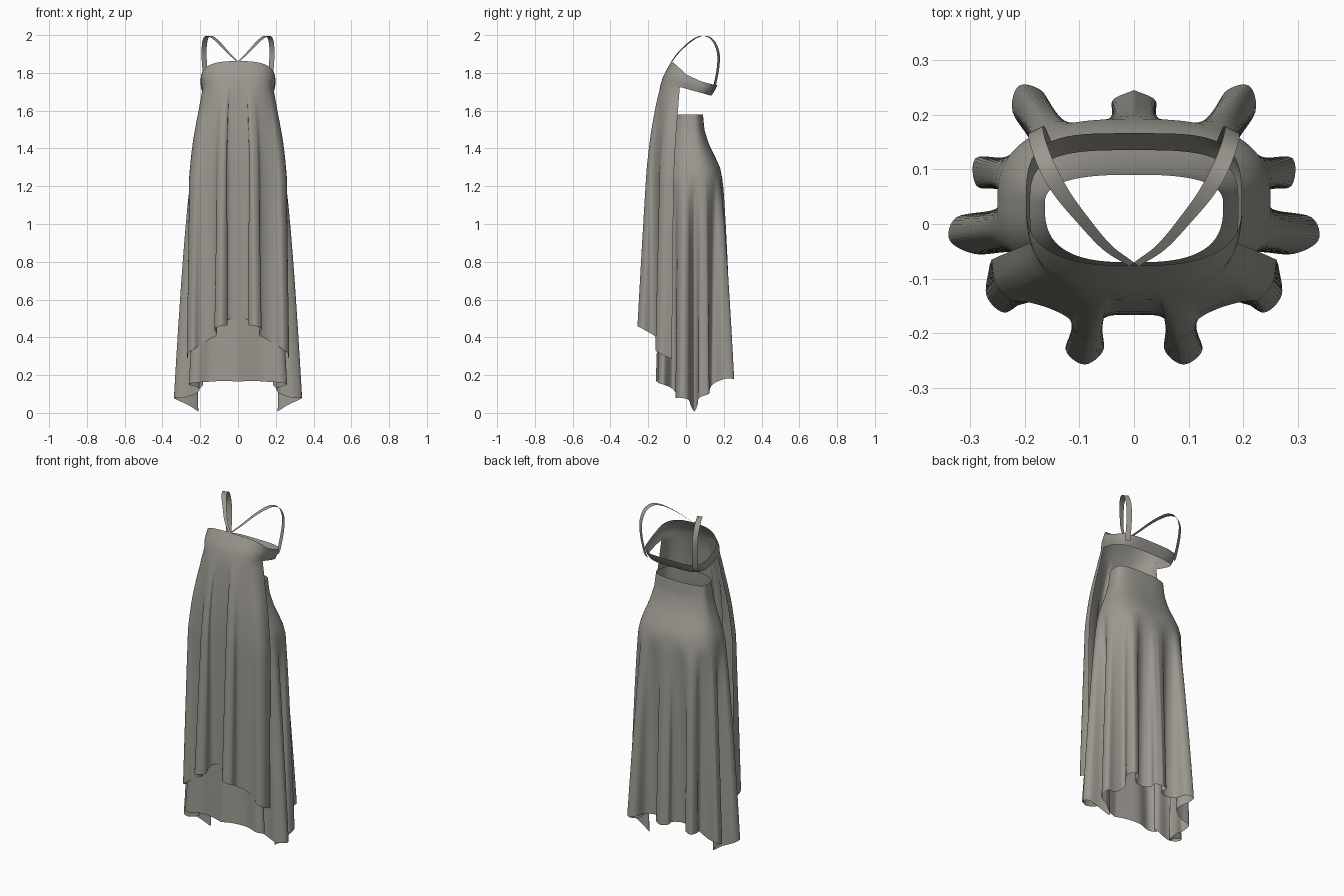
import bpy, math
from mathutils import Vector

if "Cube" in bpy.data.objects:
    bpy.data.objects.remove(bpy.data.objects["Cube"])

cloth = bpy.data.materials.new("warm grey cloth")
cloth.diffuse_color = (0.33, 0.315, 0.28, 1)
cloth.use_nodes = True
cloth.node_tree.nodes["Principled BSDF"].inputs["Base Color"].default_value = cloth.diffuse_color
C = 0.035                                    # y of the body axis


def lookup(table, v):
    """Piecewise linear lookup in rows (key, values...), keys ascending."""
    v = min(max(v, table[0][0]), table[-1][0])
    for p, q in zip(table, table[1:]):
        if v <= q[0]:
            f = (v - p[0]) / (q[0] - p[0])
            return [a + (b - a) * f for a, b in zip(p[1:], q[1:])]


def spline(pts, n):
    """Catmull-Rom through the points."""
    P = [Vector(p) for p in pts]
    P = [P[0] * 2 - P[1]] + P + [P[-1] * 2 - P[-2]]
    out = []
    for i in range(1, len(P) - 2):
        a, b, c, d = P[i - 1:i + 3]
        for k in range(n):
            t = k / n
            out.append(0.5 * (2 * b + (c - a) * t + (2 * a - 5 * b + 4 * c - d) * t * t
                              + (3 * b - a - 3 * c + d) * t ** 3))
    return out + [P[-2]]


def ring(ang, a, yf, yb, nf, nb):
    """Rounded body cross-section; angle 0 is front, pi is back."""
    s, c = math.sin(ang), -math.cos(ang)
    b, n = (C - yf, nf) if c < 0 else (yb - C, nb)
    r = ((abs(s) / a) ** n + (abs(c) / b) ** n) ** (-1 / n)
    return Vector((max(r * s, 0) if ang < 3.14 else 0, C + r * c))


def angles(hem, end, win):
    """Smoothed angle of each hem sample, scaled to run from 0 to end."""
    raw = [math.atan2(p.x, C - p.y) for p in hem]
    n, last = len(raw), raw[-1]
    def get(i):
        if i < 0:
            return -raw[-i]
        if i >= n:
            return 2 * last - raw[2 * (n - 1) - i]
        return raw[i]
    sm = [sum(get(i + k) for k in range(-win, win + 1)) / (2 * win + 1) for i in range(n)]
    return [v * end / sm[-1] for v in sm]


def sheet(name, rows):
    """Grid surface for the x > 0 half, mirrored."""
    w = len(rows[0])
    faces = [(r * w + i, (r + 1) * w + i, (r + 1) * w + i + 1, r * w + i + 1)
             for r in range(len(rows) - 1) for i in range(w - 1)]
    me = bpy.data.meshes.new(name)
    me.from_pydata([tuple(v) for r in rows for v in r], [], faces)
    me.materials.append(cloth)
    me.polygons.foreach_set("use_smooth", [True] * len(faces))
    ob = bpy.data.objects.new(name, me)
    bpy.context.collection.objects.link(ob)
    m = ob.modifiers.new("mirror", 'MIRROR')
    m.merge_threshold = 0.0005


def drape(hem, angs, levels, z0, power, count, zend=0.2):
    """Rows from z0 down to the fluted hem."""
    rows = []
    for j in range(count + 1):
        s = j / count
        w = s ** power
        a = lookup(levels, z0 + (zend - z0) * s)
        row = []
        for h, t in zip(hem, angs):
            q = ring(t, *a).lerp(Vector((h.x, h.y)), w)
            row.append((max(q.x, 0), q.y, z0 + (h.z - z0) * s))
        rows.append(row)
    return rows


# Skirt: smooth waist and hips, then flutes down to an uneven hem
hem = spline([(0, -.16, .165), (.07, -.145, .17), (.15, -.132, .165), (.225, -.15, .16),
              (.26, -.12, .15), (.205, -.075, .13), (.225, -.052, .1), (.29, -.055, .08),
              (.337, -.03, .08), (.325, .012, .07), (.26, .025, .04), (.21, .045, .008),
              (.245, .063, .05), (.288, .07, .08), (.29, .12, .1), (.235, .122, .11),
              (.185, .14, .15), (.222, .205, .18), (.21, .253, .18), (.165, .24, .185),
              (.14, .18, .185), (.085, .16, .185), (.038, .185, .185), (.04, .225, .185),
              (0, .245, .18)], 6)
angs = angles(hem, math.pi, 14)
skirt = [(1.24, .25, -.11, .192, 2.6, 2.7), (1.3, .238, -.103, .18, 2.6, 2.6),
         (1.36, .217, -.095, .152, 2.6, 2.6), (1.42, .194, -.087, .122, 2.7, 2.6),
         (1.5, .172, -.076, .097, 2.8, 2.7), (1.58, .163, -.07, .09, 2.8, 2.7)]
rows = []
for j in range(12):
    z = 1.58 - j * (1.58 - 1.24) / 12
    rows.append([(*ring(t, *lookup(skirt, z)), z) for t in angs])
sheet("skirt", rows + drape(hem, angs, skirt, 1.24, 0.72, 20))

# Bust shape shared by the front panel and the back band
top_edge = [(-.08, 1.866), (-.03, 1.822), (0, 1.792), (.08, 1.755), (.155, 1.735)]
low_edge = [(-.03, 1.725), (.13, 1.68)]
bust = [(0, .197, -.076, .166, 2.7, 3.8), (.3, .198, -.1, .158, 2.7, 3.7),
        (.6, .197, -.122, .149, 2.8, 3.6), (1, .19, -.138, .135, 2.9, 3.4)]
EDGE = math.radians(70)


def bust_rows(angs, count):
    out = []
    for j in range(count + 1):
        k, row = j / count, []
        for t in angs:
            zt = lookup(top_edge, ring(t, *bust[0][1:]).y)[0]
            zl = lookup(low_edge, ring(t, *bust[-1][1:]).y)[0]
            row.append((*ring(t, *lookup(bust, k)), zt + (zl - zt) * k))
        out.append(row)
    return out


# Front panel: bodice front falling into a shorter fluted overlay
hem = spline([(0, -.15, .5), (.045, -.152, .495), (.066, -.177, .48), (.055, -.228, .465),
              (.09, -.257, .46), (.125, -.23, .445), (.11, -.178, .415), (.15, -.147, .39),
              (.2, -.143, .36), (.238, -.162, .335), (.27, -.13, .31), (.264, -.075, .285)], 6)
angs = angles(hem, EDGE, 9)
panel = [(1.2, .268, -.178, .23, 2.8, 2.8), (1.4, .24, -.167, .2, 2.9, 2.9),
         (1.6, .204, -.15, .16, 2.9, 3), (1.725, .19, -.138, .135, 2.9, 3.4)]
sheet("front_panel", bust_rows(angs, 8)[:-1] + drape(hem, angs, panel, 1.725, 0.85, 26))

# Back band
sheet("back_band", bust_rows([EDGE + (math.pi - EDGE) * i / 30 for i in range(31)], 5))

# Shoulder straps: flat ribbons from the front centre over to the back corners
path = spline([(.004, -.074, 1.862), (.05, -.042, 1.905), (.096, .01, 1.955), (.131, .055, 1.986),
               (.157, .1, 1.996), (.174, .143, 1.972), (.18, .17, 1.91), (.176, .17, 1.83),
               (.168, .152, 1.735), (.163, .14, 1.70)], 6)
left, right = [], []
for i, p in enumerate(path):
    f = i / (len(path) - 1)
    side = Vector((.85, -.5 + .1 * f, 0)).normalized() * (.006 + .009 * min(1, f * 2.5))
    left.append((max(p.x - side.x, 0), p.y - side.y, p.z))
    right.append(p + side)
sheet("shoulder_strap", [left, right])
